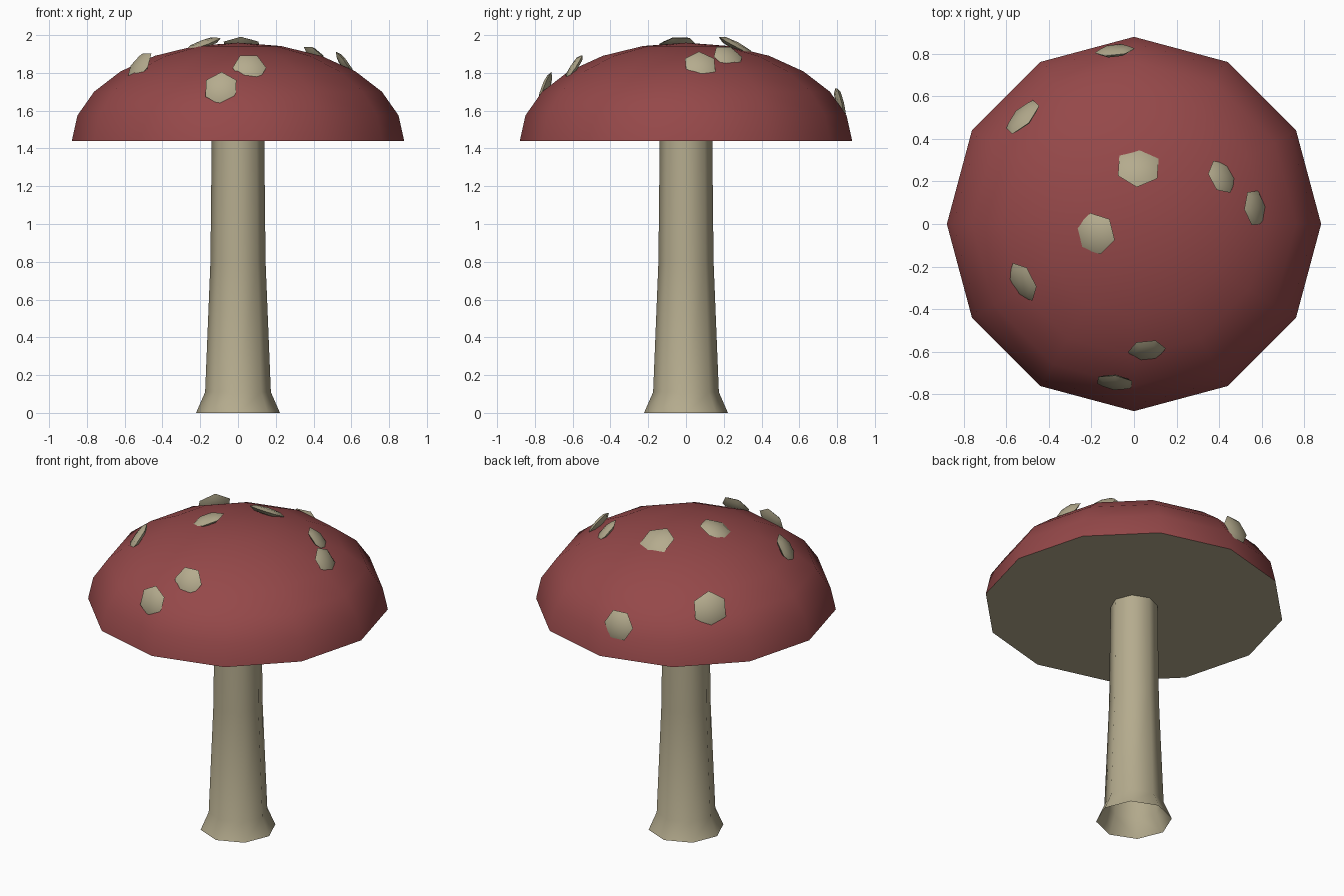
import bpy, bmesh, math
from mathutils import Vector, Matrix

if "Cube" in bpy.data.objects:
    bpy.data.objects.remove(bpy.data.objects["Cube"])


def material(name, rgb):
    m = bpy.data.materials.new(name)
    m.diffuse_color = (*rgb, 1)
    m.use_nodes = True
    m.node_tree.nodes["Principled BSDF"].inputs["Base Color"].default_value = m.diffuse_color
    return m


RED = material("cap red", (0.30, 0.065, 0.067))
TAN = material("pale tan", (0.46, 0.41, 0.27))


def finish(name, bm, mats, angle=35):
    me = bpy.data.meshes.new(name)
    bm.to_mesh(me)
    bm.free()
    ob = bpy.data.objects.new(name, me)
    bpy.context.collection.objects.link(ob)
    for m in mats:
        me.materials.append(m)
    bpy.ops.object.select_all(action='DESELECT')
    ob.select_set(True)
    bpy.context.view_layer.objects.active = ob
    bpy.ops.object.shade_smooth_by_angle(angle=math.radians(angle))
    return ob


CAP_R, CAP_H, CAP_Z = 0.88, 0.52, 1.44

# Cap: upper half of a 12-sided sphere, squashed, with a flat pale underside
bm = bmesh.new()
bmesh.ops.create_uvsphere(bm, u_segments=12, v_segments=12, radius=1)
bmesh.ops.delete(bm, geom=[v for v in bm.verts if v.co.z < -0.01], context='VERTS')
bmesh.ops.holes_fill(bm, edges=[e for e in bm.edges if e.is_boundary], sides=0)
bmesh.ops.transform(bm, verts=bm.verts, matrix=Matrix.Translation((0, 0, CAP_Z))
                    @ Matrix.Diagonal((CAP_R, CAP_R, CAP_H, 1)))
bmesh.ops.recalc_face_normals(bm, faces=bm.faces)
for f in bm.faces:
    f.material_index = 1 if f.normal.z < -0.9 else 0
finish("cap", bm, [RED, TAN], 40)

# Stem: eight-sided flared tube, open at the foot
bm = bmesh.new()
rings = []
for z, r in [(0, 0.222), (0.11, 0.174), (0.8, 0.146), (1.45, 0.139)]:
    rings.append([bm.verts.new((r * math.cos(i * math.pi / 4), r * math.sin(i * math.pi / 4), z))
                  for i in range(8)])
for a, b in zip(rings, rings[1:]):
    for i in range(8):
        j = (i + 1) % 8
        bm.faces.new((a[i], a[j], b[j], b[i]))
finish("stem", bm, [TAN], 60)

# Spots: flattened six-sided lenses facing away from the cap centre (x, y, radius, turn)
SPOTS = [(-0.09, 0.81, 0.095, 30), (-0.52, 0.50, 0.105, 0), (0.02, 0.265, 0.107, 0),
         (0.41, 0.22, 0.085, 30), (-0.52, -0.27, 0.10, 30), (0.565, 0.075, 0.09, 0),
         (-0.18, -0.045, 0.10, 30), (0.06, -0.59, 0.09, 30), (-0.09, -0.74, 0.093, 0)]
for n, (x, y, r, turn) in enumerate(SPOTS, 1):
    z = CAP_H * math.sqrt(1 - (x * x + y * y) / CAP_R ** 2)
    out = Vector((x, y, z)).normalized()
    bm = bmesh.new()
    bmesh.ops.create_uvsphere(bm, u_segments=6, v_segments=4, radius=r)
    bmesh.ops.transform(bm, verts=bm.verts, matrix=Matrix.Translation(Vector((x, y, z + CAP_Z)) + out * 0.005)
                        @ out.to_track_quat('Z', 'Y').to_matrix().to_4x4()
                        @ Matrix.Rotation(math.radians(turn), 4, 'Z')
                        @ Matrix.Diagonal((1, 1, 0.22, 1)))
    finish(f"spot_{n}", bm, [TAN], 35)
